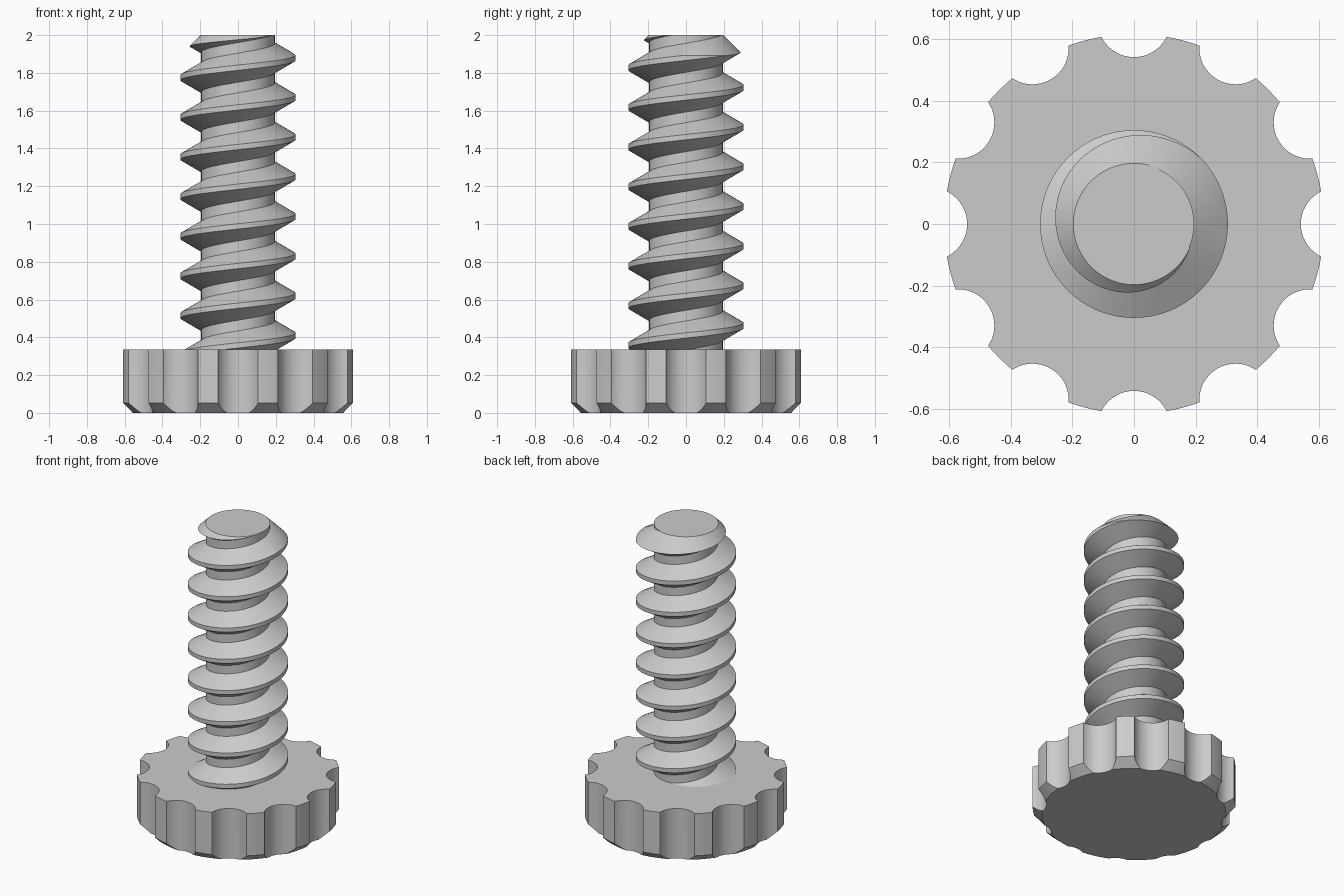
import bpy, bmesh, math
from mathutils import Matrix

if "Cube" in bpy.data.objects:
    bpy.data.objects.remove(bpy.data.objects["Cube"])

grey = bpy.data.materials.new("plain grey")
grey.diffuse_color = (0.6, 0.6, 0.6, 1)
grey.use_nodes = True
grey.node_tree.nodes["Principled BSDF"].inputs["Base Color"].default_value = grey.diffuse_color


def make_object(name, bm):
    bmesh.ops.recalc_face_normals(bm, faces=bm.faces[:])
    mesh = bpy.data.meshes.new(name)
    bm.to_mesh(mesh)
    bm.free()
    mesh.materials.append(grey)
    obj = bpy.data.objects.new(name, mesh)
    bpy.context.collection.objects.link(obj)
    return obj


def lathe(name, profile, sides):
    """Closed solid turned from (radius, z) points, bottom to top."""
    bm = bmesh.new()
    rings = [[bm.verts.new((r * math.cos(2 * math.pi * i / sides),
                            r * math.sin(2 * math.pi * i / sides), z))
              for i in range(sides)] for r, z in profile]
    for a, b in zip(rings, rings[1:]):
        for i in range(sides):
            j = (i + 1) % sides
            bm.faces.new((a[i], a[j], b[j], b[i]))
    bm.faces.new(rings[0][::-1])
    bm.faces.new(rings[-1])
    return make_object(name, bm)


def boolean(obj, cutter, operation):
    mod = obj.modifiers.new("cut", 'BOOLEAN')
    mod.operation, mod.solver, mod.object = operation, 'EXACT', cutter
    bpy.ops.object.select_all(action='DESELECT')
    bpy.context.view_layer.objects.active = obj
    obj.select_set(True)
    bpy.ops.object.modifier_apply(modifier=mod.name)
    bpy.data.objects.remove(cutter)
    bpy.ops.object.shade_smooth_by_angle(angle=math.radians(25))


# Knob: chamfered disc with twelve round grip notches
HEAD_TOP = 0.335
knob = lathe("knob", [(0.56, 0), (0.617, 0.052), (0.617, HEAD_TOP)], 144)
bm = bmesh.new()
for k in range(12):
    place = (Matrix.Rotation(math.radians(30 * k), 4, 'Z')
             @ Matrix.Translation((0.66, 0, 0.2)))
    bmesh.ops.create_cone(bm, cap_ends=True, segments=48, radius1=0.118,
                          radius2=0.118, depth=1, matrix=place)
boolean(knob, make_object("notch_cutter", bm), 'DIFFERENCE')

# Threaded shaft: helical sweep of one thread profile, closed at both ends
PITCH, SIDES, TURNS, START = 0.21, 72, 11, -0.01
CORE, CREST = 0.195, 0.305
section = [(CORE, -0.077), (CREST, -0.014), (CREST, 0.014), (CORE, 0.077)]
bm = bmesh.new()
cols = []
for i in range(SIDES * TURNS + 1):
    a = 2 * math.pi * i / SIDES
    z = START + PITCH * i / SIDES
    cols.append([bm.verts.new((r * math.cos(a), r * math.sin(a), z + dz))
                 for r, dz in section])
for i in range(SIDES * TURNS):
    p, q = cols[i], cols[i + 1]
    for k in range(3):
        bm.faces.new((p[k], q[k], q[k + 1], p[k + 1]))
    if i + SIDES < SIDES * TURNS:       # core between neighbouring turns
        bm.faces.new((p[3], q[3], cols[i + SIDES + 1][0], cols[i + SIDES][0]))
low, high = bm.verts.new((0, 0, 0)), bm.verts.new((0, 0, 2.3))
for e in [e for e in bm.edges if e.is_boundary]:
    bm.faces.new((*e.verts, low if e.verts[0].co.z < 1 else high))
shaft = make_object("threaded_shaft", bm)

# Trim the shaft to length, with a chamfered tip
envelope = lathe("shaft_envelope", [(0.35, HEAD_TOP - 0.005), (0.35, 1.847),
                                    (0.197, 2.0)], 144)
boolean(shaft, envelope, 'INTERSECT')
